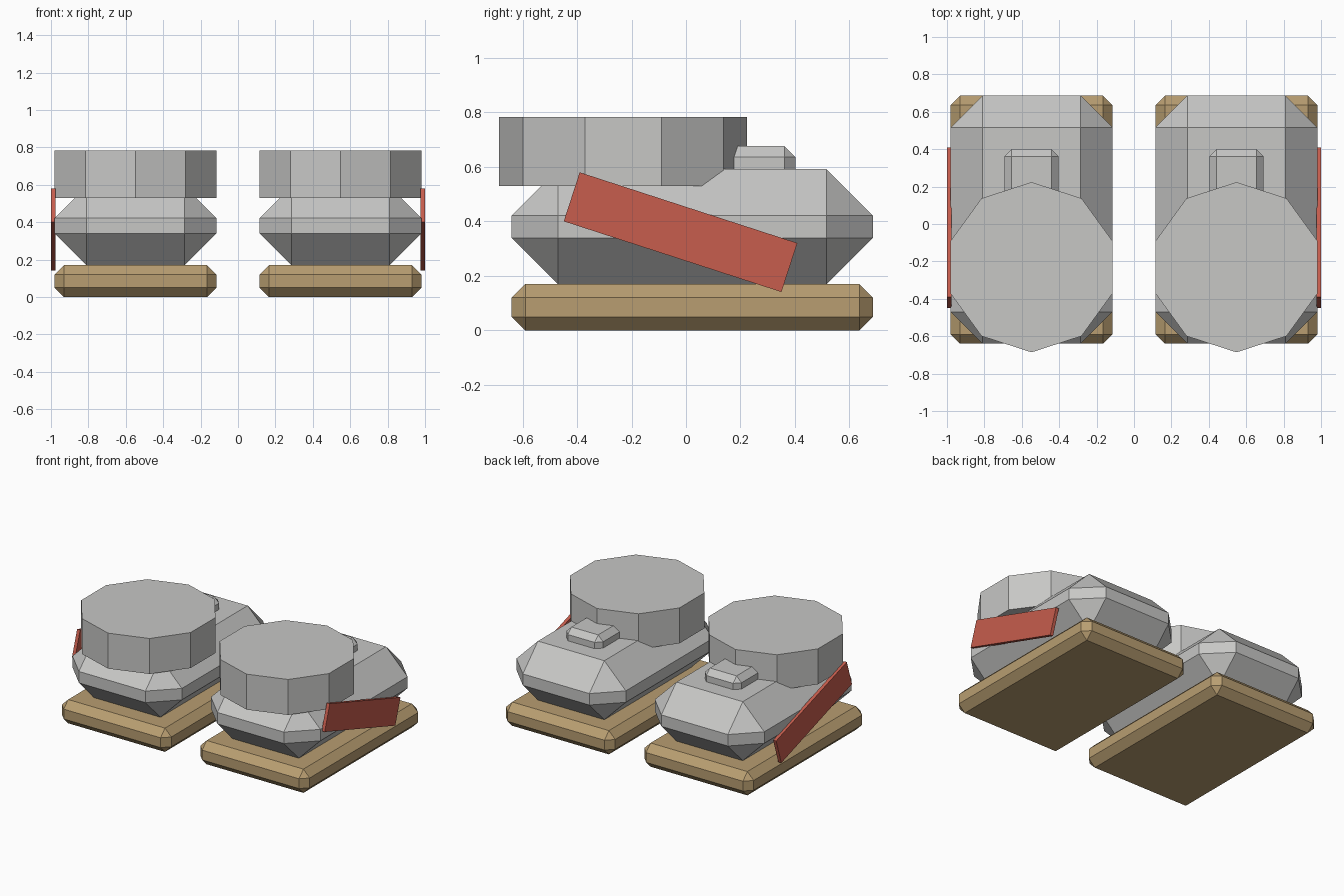
import bpy, bmesh, math
from mathutils import Matrix, Vector

if "Cube" in bpy.data.objects:
    bpy.data.objects.remove(bpy.data.objects["Cube"])


def material(name, rgb):
    m = bpy.data.materials.new(name)
    m.diffuse_color = (*rgb, 1)
    m.use_nodes = True
    m.node_tree.nodes["Principled BSDF"].inputs["Base Color"].default_value = m.diffuse_color
    return m


GREY = material("grey leather", (0.57, 0.57, 0.56))
TAN = material("tan rubber", (0.48, 0.34, 0.165))
RED = material("red stripe", (0.57, 0.11, 0.075))


def finish(bm, name, mat):
    bmesh.ops.recalc_face_normals(bm, faces=bm.faces)
    me = bpy.data.meshes.new(name)
    bm.to_mesh(me)
    bm.free()
    me.materials.append(mat)
    ob = bpy.data.objects.new(name, me)
    bpy.context.collection.objects.link(ob)
    return ob


def box(name, lo, hi, mat, chamfer=0, tilt=0):
    """Box between two corners, with chamfered edges, tilted about x."""
    lo, hi = Vector(lo), Vector(hi)
    bm = bmesh.new()
    bmesh.ops.create_cube(bm, size=1)
    bmesh.ops.scale(bm, vec=hi - lo, verts=bm.verts)
    if chamfer:
        bmesh.ops.bevel(bm, geom=bm.edges[:], offset=chamfer, segments=1,
                        affect='EDGES', offset_type='OFFSET')
    bm.transform(Matrix.Translation((lo + hi) / 2) @ Matrix.Rotation(tilt, 4, 'X'))
    return finish(bm, name, mat)


def collar(name, centre, radius, depth, mat):
    """Ten-sided cylinder with a corner pointing along y."""
    bm = bmesh.new()
    bmesh.ops.create_cone(bm, cap_ends=True, segments=10, radius1=radius,
                          radius2=radius, depth=depth)
    top = max(bm.verts, key=lambda v: v.co.y).co
    turn = math.pi / 2 - math.atan2(top.y, top.x)
    bm.transform(Matrix.Translation(centre) @ Matrix.Rotation(turn, 4, 'Z'))
    return finish(bm, name, mat)


X0, X1, CX = 0.115, 0.981, 0.548
for side, s in (("right", 1), ("left", -1)):
    def span(a, b):
        return sorted((s * a, s * b))
    x0, x1 = span(X0, X1)
    # sole and chamfered shoe body
    box(side + "_sole", (x0, -0.64, 0), (x1, 0.686, 0.17), TAN, 0.05)
    box(side + "_upper", (x0, -0.64, 0.17), (x1, 0.686, 0.592), GREY, 0.17)
    # ankle collar
    collar(side + "_collar", (s * CX, -0.231, 0.657), 0.455, 0.254, GREY)
    # small raised tab
    x0, x1 = span(0.403, 0.693)
    box(side + "_tab", (x0, 0.11, 0.55), (x1, 0.401, 0.676), GREY, 0.039)
    # slanted outer stripe
    x0, x1 = span(0.976, 1.0)
    box(side + "_stripe", (x0, -0.44, 0.266), (x1, 0.4, 0.455), RED,
        tilt=math.radians(-18))
